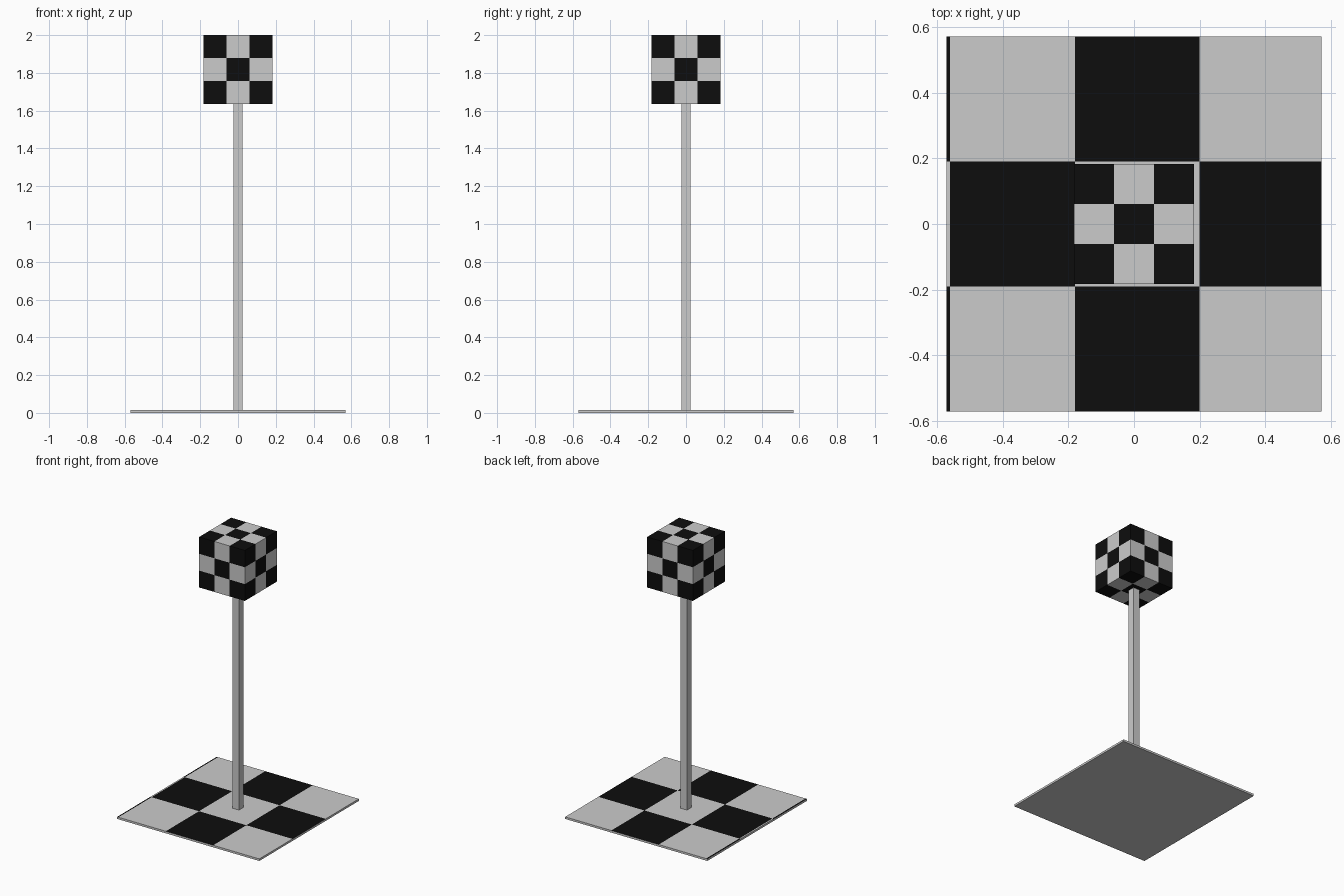
import bpy, bmesh
from mathutils import Vector

if "Cube" in bpy.data.objects:
    bpy.data.objects.remove(bpy.data.objects["Cube"])


def material(name, value):
    m = bpy.data.materials.new(name)
    m.diffuse_color = (value, value, value, 1)
    m.use_nodes = True
    m.node_tree.nodes["Principled BSDF"].inputs["Base Color"].default_value = m.diffuse_color
    return m


LIGHT = material("light grey", 0.6)
BLACK = material("black", 0.004)


def box(name, lo, hi, cuts=((), (), ()), is_black=None):
    """Box between two corners, cut along each axis, coloured by a face rule."""
    lo, hi = Vector(lo), Vector(hi)
    bm = bmesh.new()
    bmesh.ops.create_cube(bm, size=1)
    for v in bm.verts:
        v.co = Vector([(lo[i] + hi[i]) / 2 + v.co[i] * (hi[i] - lo[i]) for i in range(3)])
    for axis, positions in enumerate(cuts):
        normal = Vector([float(i == axis) for i in range(3)])
        for p in positions:
            bmesh.ops.bisect_plane(bm, geom=bm.verts[:] + bm.edges[:] + bm.faces[:],
                                   plane_co=normal * p, plane_no=normal)
    bm.normal_update()
    if is_black:
        for f in bm.faces:
            f.material_index = int(is_black(f.calc_center_median(), f.normal))
    mesh = bpy.data.meshes.new(name)
    bm.to_mesh(mesh)
    bm.free()
    mesh.materials.append(LIGHT)
    mesh.materials.append(BLACK)
    ob = bpy.data.objects.new(name, mesh)
    bpy.context.collection.objects.link(ob)


def index(value, cuts):
    return sum(value > c for c in cuts)


# Flat base: checks on the top only, slightly shifted in x
BASE_X, BASE_Y = (-0.56, -0.18, 0.20), (-0.19, 0.19)
box("base", (-0.57, -0.57, 0), (0.57, 0.57, 0.015), (BASE_X, BASE_Y, ()),
    lambda c, n: n.z > 0.5 and (index(c.x, BASE_X) + index(c.y, BASE_Y)) % 2 == 0)

# Square post
box("post", (-0.025, -0.025, 0.015), (0.025, 0.025, 1.636))

# Checked cube: black corners and centres on every side
H = 0.183
SIDE = (-H / 3, H / 3)
UP = (2 - H * 4 / 3, 2 - H * 2 / 3)
box("top_cube", (-H, -H, 2 - 2 * H), (H, H, 2), (SIDE, SIDE, UP),
    lambda c, n: (index(c.x, SIDE) + index(c.y, SIDE) + index(c.z, UP)) % 2 == 0)
